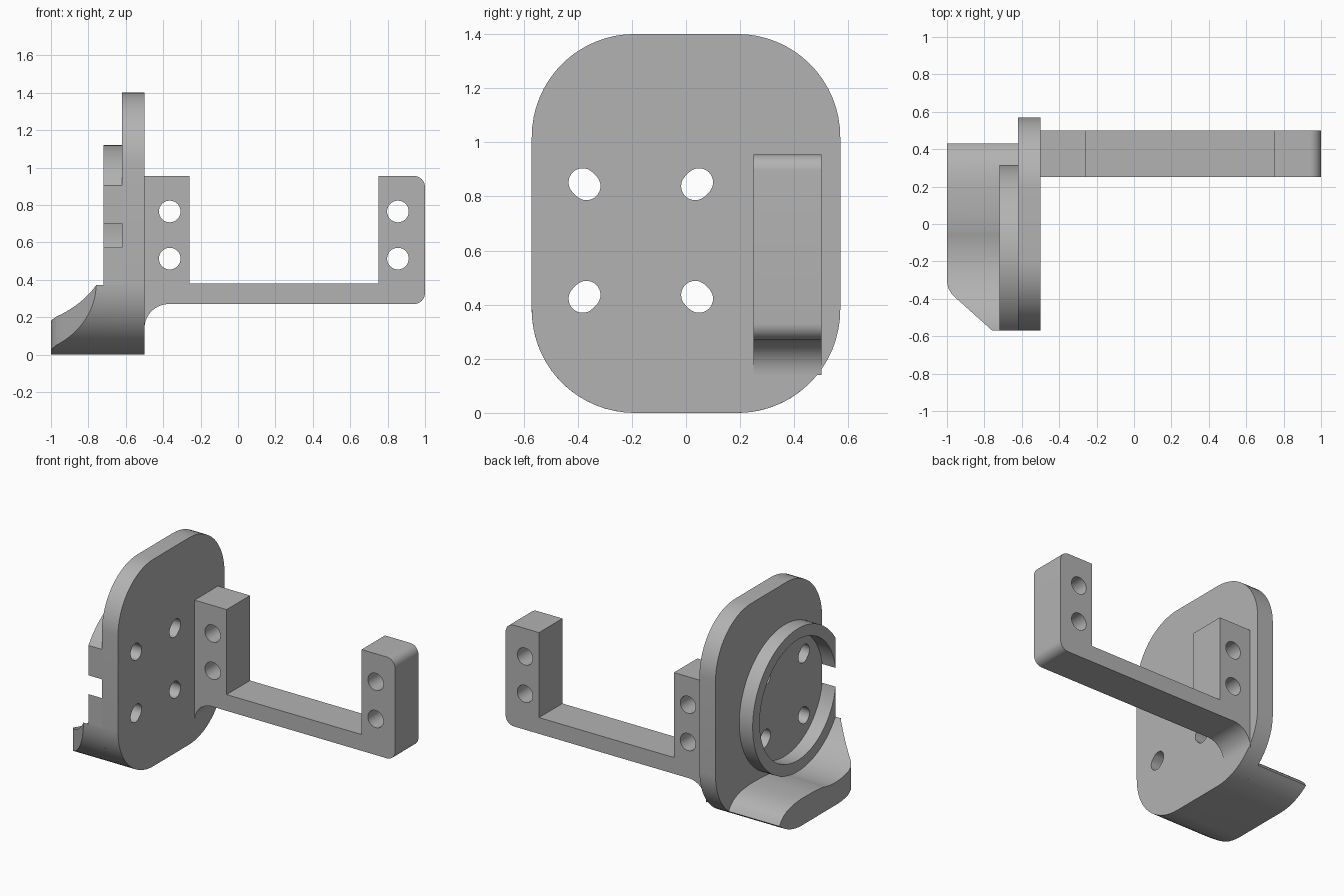
import bpy, bmesh
from math import cos, sin, sqrt, radians, degrees, acos

cube = bpy.data.objects.get("Cube")
if cube:
    bpy.data.objects.remove(cube, do_unlink=True)

grey = bpy.data.materials.new("plain grey")
grey.use_nodes = True
grey.diffuse_color = (0.45, 0.45, 0.45, 1)
grey.node_tree.nodes["Principled BSDF"].inputs["Base Color"].default_value = grey.diffuse_color


def arc(u, v, r, start, end, steps=16):
    angles = [radians(start + (end - start) * i / steps) for i in range(steps + 1)]
    return [(u + r * cos(a), v + r * sin(a)) for a in angles]


def prism(name, profile, axis, low, high):
    """Extrude a flat profile along one axis."""
    place = {"x": lambda u, v, d: (d, u, v),
             "y": lambda u, v, d: (u, d, v),
             "z": lambda u, v, d: (u, v, d)}[axis]
    bm = bmesh.new()
    ends = [[bm.verts.new(place(u, v, d)) for u, v in profile] for d in (low, high)]
    bm.faces.new(ends[0])
    bm.faces.new(ends[1])
    n = len(profile)
    for i in range(n):
        j = (i + 1) % n
        bm.faces.new((ends[0][i], ends[0][j], ends[1][j], ends[1][i]))
    bmesh.ops.recalc_face_normals(bm, faces=bm.faces)
    mesh = bpy.data.meshes.new(name)
    bm.to_mesh(mesh)
    bm.free()
    mesh.materials.append(grey)
    obj = bpy.data.objects.new(name, mesh)
    bpy.context.collection.objects.link(obj)
    return obj


def boolean(obj, tool, operation):
    """Apply a boolean and discard its tool."""
    mod = obj.modifiers.new("cut", "BOOLEAN")
    mod.operation, mod.object, mod.solver = operation, tool, "EXACT"
    bpy.context.view_layer.objects.active = obj
    bpy.ops.object.modifier_apply(modifier=mod.name)
    bpy.data.objects.remove(tool, do_unlink=True)


HALF, HEIGHT, R = 0.57, 1.4, 0.38      # plate outline
FLAT = HALF - R
CY, CZ = -0.167, 0.637                 # ring centre
OUTER, INNER = 0.483, 0.408

# Upright plate with large round corners
outline = (arc(FLAT, HEIGHT - R, R, 0, 90) + arc(-FLAT, HEIGHT - R, R, 90, 180)
           + arc(-FLAT, R, R, 180, 270) + arc(FLAT, R, R, 270, 360))
plate = prism("plate", outline, "x", -0.62, -0.5)

# Four slightly elongated screw holes around the ring centre
for sy in (-1, 1):
    for sz in (-1, 1):
        y, z, off = CY + sy * 0.208, CZ + sz * 0.208, 0.007
        turn = degrees(0) + {(1, 1): 45, (-1, 1): 135, (-1, -1): 225, (1, -1): 315}[sy, sz]
        slot = (arc(y + sy * off, z + sz * off, 0.052, turn - 90, turn + 90)
                + arc(y - sy * off, z - sz * off, 0.052, turn + 90, turn + 270))
        boolean(plate, prism("hole_cutter", slot, "x", -0.8, -0.4), "DIFFERENCE")

# Raised ring, cut open where it passes the plate edge
reach = HALF + CY
a_out = degrees(acos(reach / OUTER))
a_in = degrees(acos(reach / INNER))
ring_profile = (arc(CY, CZ, OUTER, a_out - 180, 180 - a_out, 64)
                + arc(CY, CZ, INNER, 180 - a_in, a_in - 180, 64))
ring = prism("ring", ring_profile, "x", -0.72, -0.619)

# Bottom lip: plate curve below, ring cradle above
end_angle = 270 + degrees(acos(sqrt(R * R - (0.43 - FLAT) ** 2) / R))
under = arc(-FLAT, R, R, 183, 270) + arc(FLAT, R, R, 270, end_angle, 10)
crest = [(0.41, 0.115), (0.38, 0.14), (0.34, 0.16), (0.28, 0.175), (0.2, 0.182), (0.08, 0.181)]
cradle_start = -degrees(acos((-0.03 - CY) / OUTER))
cradle = arc(CY, CZ, OUTER, cradle_start, a_out - 180, 24)
lip = prism("bottom_lip", under + crest + cradle, "x", -1, -0.619)
# Plan shape with one slanted, softened corner
plan = [(-0.5, 0.7), (-1.1, 0.7), (-1.1, 0.3), (-1, 0.3), (-1, -0.31), (-0.992, -0.345),
        (-0.97, -0.38), (-0.76, -0.568), (-0.76, -0.7), (-0.5, -0.7)]
boolean(lip, prism("lip_cutter", plan, "z", -0.2, 0.8), "INTERSECT")

# U-shaped arm with rounded outer corners and a fillet at the plate
TOP, BASE, FLOOR, ROUND = 0.955, 0.27, 0.38, 0.06
arm_profile = ([(-0.501, TOP), (-0.26, TOP), (-0.26, FLOOR), (0.75, FLOOR), (0.75, TOP)]
               + arc(1 - ROUND, TOP - ROUND, ROUND, 90, 0, 10)
               + arc(1 - ROUND, BASE + ROUND, ROUND, 0, -90, 10)
               + arc(-0.37, BASE - 0.13, 0.13, 90, 180, 14) + [(-0.501, 0.14)])
arm = prism("arm", arm_profile, "y", 0.25, 0.5)
for x in (-0.365, 0.855):
    for z in (0.513, 0.765):
        circle = arc(x, z, 0.058, 0, 348.75, 31)
        boolean(arm, prism("hole_cutter", circle, "y", 0.1, 0.7), "DIFFERENCE")

# Smooth curves, crisp edges
bpy.ops.object.select_all(action="DESELECT")
for obj in (plate, ring, lip, arm):
    obj.select_set(True)
bpy.context.view_layer.objects.active = plate
bpy.ops.object.shade_smooth_by_angle(angle=radians(30))
